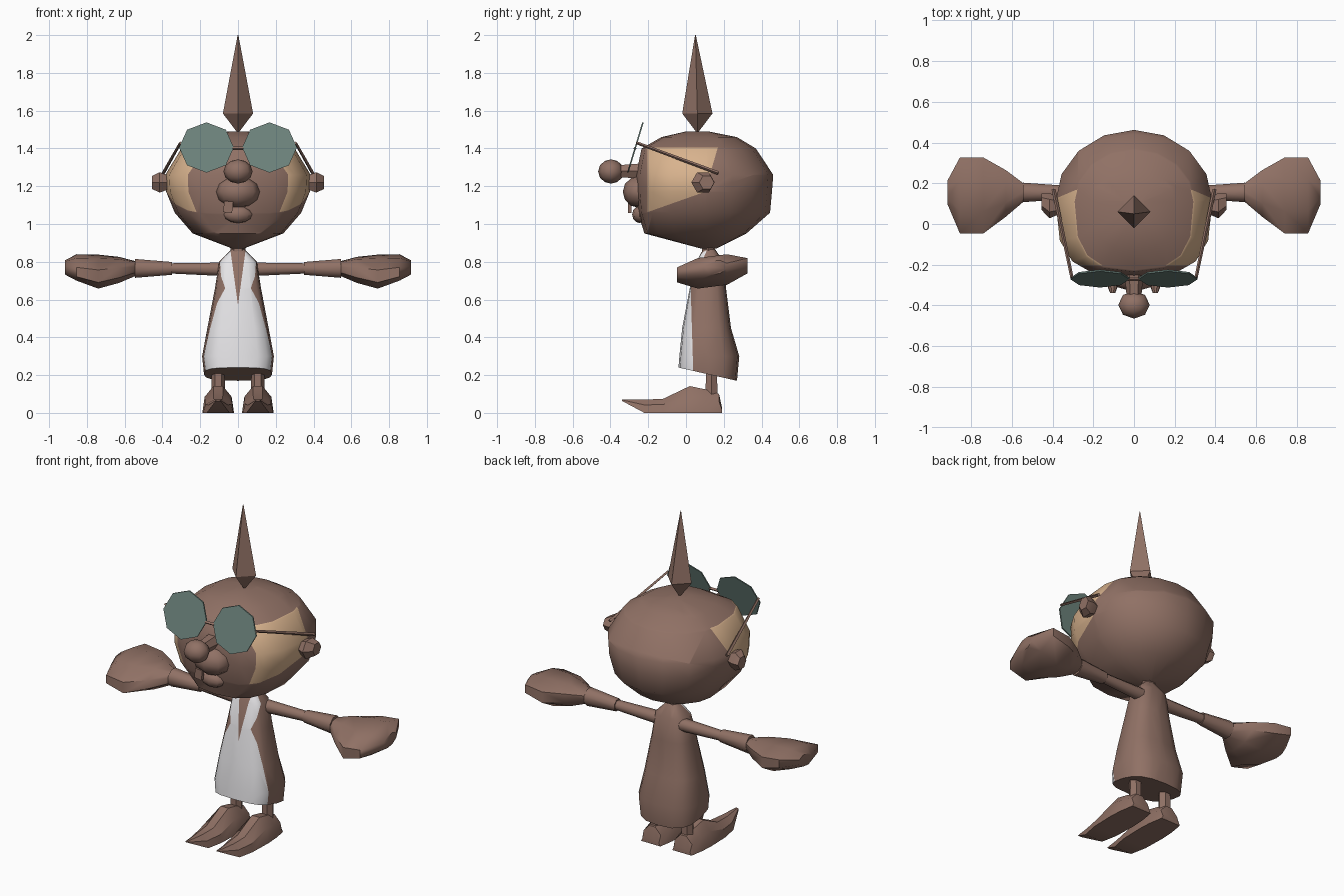
import bpy, bmesh, math
from mathutils import Vector, Matrix

if "Cube" in bpy.data.objects:
    bpy.data.objects.remove(bpy.data.objects["Cube"])


def mat(name, rgb):
    m = bpy.data.materials.new(name)
    m.diffuse_color = (*rgb, 1)
    m.use_nodes = True
    m.node_tree.nodes["Principled BSDF"].inputs["Base Color"].default_value = m.diffuse_color
    return m


BROWN = mat("warm_brown", (0.28, 0.165, 0.13))
TAN = mat("tan", (0.69, 0.45, 0.27))
WHITE = mat("white", (0.80, 0.79, 0.81))
TEAL = mat("lens_teal", (0.15, 0.225, 0.20))


def finish(name, bm, mats, angle=40):
    bmesh.ops.recalc_face_normals(bm, faces=bm.faces)
    me = bpy.data.meshes.new(name)
    bm.to_mesh(me)
    bm.free()
    for m in mats:
        me.materials.append(m)
    for p in me.polygons:
        p.use_smooth = True
    me.set_sharp_from_angle(angle=math.radians(angle))
    ob = bpy.data.objects.new(name, me)
    bpy.context.collection.objects.link(ob)
    return ob


def loft(rings):
    bm = bmesh.new()
    vs = [[bm.verts.new(p) for p in r] for r in rings]
    n = len(vs[0])
    for a, b in zip(vs, vs[1:]):
        for i in range(n):
            j = (i + 1) % n
            bm.faces.new((a[i], a[j], b[j], b[i]))
    bm.faces.new(vs[0])
    bm.faces.new(vs[-1])
    return bm


def spow(v, e):
    return math.copysign(abs(v) ** e, v)


def oval(z, hw, yf, yb, yc, n, ef, eb, drop=0.0):
    """Horizontal ring, rounder or boxier in front and behind; drop slopes it to the back."""
    pts = []
    for i in range(n):
        a = 2 * math.pi * i / n
        s, c = math.sin(a), math.cos(a)
        e = eb if c > 0 else ef
        y = yc + spow(c, e) * ((yb - yc) if c > 0 else (yc - yf))
        pts.append((hw * spow(s, e), y, z - drop * (y - yf) / (yb - yf)))
    return pts


def cut(bm, co, no):
    bmesh.ops.bisect_plane(bm, geom=bm.verts[:] + bm.edges[:] + bm.faces[:],
                           dist=1e-5, plane_co=co, plane_no=no)


def ellipsoid(name, loc, size, u=8, v=6, material=BROWN):
    bm = bmesh.new()
    bmesh.ops.create_uvsphere(bm, u_segments=u, v_segments=v, radius=1,
                              matrix=Matrix.Translation(loc) @ Matrix.Diagonal((*size, 1)))
    return finish(name, bm, [material], 60)


def rod(name, p, q, r0, r1, n=4):
    p, q = Vector(p), Vector(q)
    rot = (q - p).to_track_quat('Z', 'Y')
    rings = [[c + rot @ Vector((r * math.cos(2 * math.pi * i / n), r * math.sin(2 * math.pi * i / n), 0))
              for i in range(n)] for c, r in ((p, r0), (q, r1))]
    return finish(name, loft(rings), [BROWN], 50)


# Head, with tan side patches cut in
head_rows = [(0.87, .03, .08, .16), (0.95, .24, -.22, .32), (1.06, .335, -.255, .445),
             (1.17, .38, -.265, .455), (1.26, .385, -.265, .462), (1.40, .30, -.235, .37),
             (1.46, .20, -.13, .27), (1.49, .05, 0, .12)]
bm = loft([oval(z, w, f, b, .11, 16, .7, 1) for z, w, f, b in head_rows])
planes = [(Vector((0, 0, 1.405)), Vector((0, 0, -1))),
          (Vector((0, -.205, 1.2)), Vector((0, 1, 0))),
          (Vector((0, .10, 1.17)), Vector((0, -.12, .34))),
          (Vector((0, .10, 1.17)), Vector((0, -.24, .07)))]
for co, no in planes:
    cut(bm, co, no)
for f in bm.faces:
    c = f.calc_center_median()
    f.material_index = int(all((c - co).dot(no) > 0 for co, no in planes))
finish("head", bm, [BROWN, TAN], 50)

# Face
ellipsoid("muzzle", (0, -.245, 1.17), (.12, .09, .085))
ellipsoid("lower_lip", (0, -.245, 1.05), (.075, .04, .045))
ellipsoid("nose", (0, -.397, 1.278), (.077, .068, .064))
rod("nose_bridge", (0, -.2, 1.28), (0, -.37, 1.28), .05, .035, 6)
bm = bmesh.new()
bmesh.ops.create_cube(bm, size=1, matrix=Matrix.Translation((-.052, -.298, 1.09))
                      @ Matrix.Rotation(.12, 4, 'Y') @ Matrix.Diagonal((.048, .02, .06, 1)))
finish("tooth", bm, [BROWN])

# Hair spike
bm = loft([[(r * math.cos(i * math.pi / 2), y + r * math.sin(i * math.pi / 2), z) for i in range(4)]
           for z, r, y in ((1.485, .004, .06), (1.585, .08, .06), (2.0, .002, .05))])
finish("hair_spike", bm, [BROWN], 30)

# Robe with white front panels and a brown neck notch
robe_rows = [(.865, .035, .09, .155, 0), (.80, .10, .055, .20, 0), (.66, .122, .02, .212, 0),
             (.45, .162, -.02, .238, 0), (.30, .19, -.035, .282, 0), (.24, .18, -.04, .27, .07)]
bm = loft([oval(z, w, f, b, .12, 16, .62, .75, d) for z, w, f, b, d in robe_rows])
side_a = (Vector((0, .025, .66)), Vector((0, -1, -.03)))
side_b = (Vector((0, .025, .66)), Vector((0, -.20, .085)))
notch = [(Vector((0, 0, .57)), Vector((s * .29, 0, .04))) for s in (1, -1)]
for co, no in [side_a, side_b] + notch:
    cut(bm, co, no)


def inside(c, plane):
    return (c - plane[0]).dot(plane[1]) > 0


for f in bm.faces:
    c = f.calc_center_median()
    front = inside(c, side_a) or (c.z > .66 and inside(c, side_b))
    in_notch = all(inside(c, p) for p in notch)
    if front and not in_notch and f.normal.z > -.8 and c.z > .225:
        f.material_index = 1
bm.normal_update()
for f in bm.faces:
    if abs(f.normal.z) > .8 and f.calc_center_median().z < .25:
        f.material_index = 0
finish("robe", bm, [BROWN, WHITE], 45)
rod("neck", (0, .12, .83), (0, .12, .90), .04, .04, 6)


def arm_part(name, sx, rows, tilt=0.0, n=8):
    rings = []
    for x, yc, zc, ry, rz in rows:
        ring = []
        for i in range(n):
            a = 2 * math.pi * (i + .5) / n
            dy = ry * math.cos(a) * 1.08
            ring.append((sx * x, yc + dy, zc + rz * math.sin(a) * 1.08 + tilt * dy))
        rings.append(ring)
    finish(name, loft(rings), [BROWN], 50)


for sx, side in ((1, "left"), (-1, "right")):
    # Arms and mitten hands
    arm_part("upper_arm_" + side, sx, [(.07, .15, .76, .035, .036), (.36, .155, .765, .028, .027)])
    arm_part("forearm_" + side, sx, [(.35, .155, .765, .034, .034), (.545, .155, .765, .048, .05)])
    arm_part("hand_" + side, sx, [(.53, .155, .765, .035, .033), (.63, .15, .757, .115, .063),
                                  (.74, .14, .748, .187, .08), (.855, .14, .77, .187, .06),
                                  (.915, .155, .77, .06, .035)], .13)
    # Legs and pointed shoes
    rod("leg_" + side, (sx * .105, .135, .08), (sx * .105, .135, .26), .036, .034, 6)
    shoe = []
    for y, w, lo, hi in ((-.34, .012, .064, .072), (-.22, .06, 0, .07), (-.12, .08, 0, .075),
                         (.02, .084, 0, .142), (.10, .08, 0, .125), (.175, .068, 0, .10), (.19, .065, 0, .03)):
        mid = lo + .6 * (hi - lo)
        shoe.append([(sx * .105 + u * w, y, z) for u, z in
                     ((-1, lo), (1, lo), (.85, mid), (.3, hi), (-.3, hi), (-.85, mid))])
    finish("shoe_" + side, loft(shoe), [BROWN], 35)
    # Ears
    bm = loft([[(sx * x, .09 + .02 * k + r * math.cos(i * math.pi / 3),
                 1.22 + r * math.sin(i * math.pi / 3)) for i in range(6)]
               for x, r, k in ((.35, .035, 0), (.415, .062, 0), (.455, .04, 1))])
    finish("ear_" + side, bm, [BROWN], 35)
    # Glasses
    lens = []
    for off in (0, .008):
        lens.append([(sx * .167 + .145 * math.sin(i * math.pi / 4),
                      -.272 + off + .04 * math.cos(i * math.pi / 4),
                      1.405 + .133 * math.cos(i * math.pi / 4)) for i in range(8)])
    finish("lens_" + side, loft(lens), [TEAL], 30)
    rod("temple_" + side, (sx * .305, -.262, 1.43), (sx * .395, .17, 1.27), .008, .010)
rod("glasses_bridge", (-.03, -.27, 1.40), (.03, -.27, 1.40), .009, .009)
